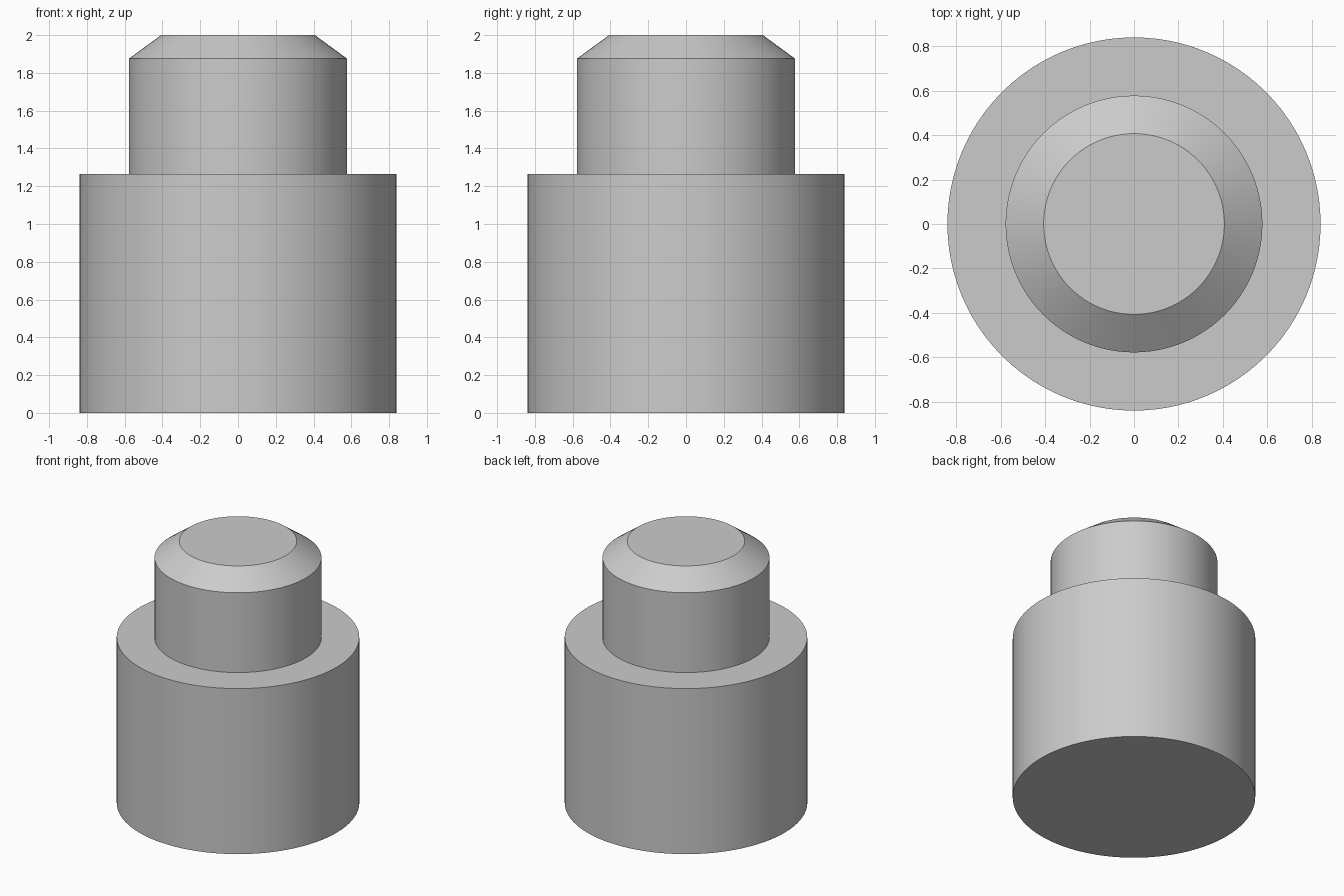
import bpy
import bmesh
import math

cube = bpy.data.objects.get("Cube")
if cube:
    bpy.data.objects.remove(cube, do_unlink=True)

SEGMENTS = 96

# Single plain grey
grey = bpy.data.materials.new("plain_grey")
grey.use_nodes = True
colour = (0.6, 0.6, 0.6, 1.0)
grey.diffuse_color = colour
grey.node_tree.nodes["Principled BSDF"].inputs["Base Color"].default_value = colour


def turned_part(name, profile):
    """Revolve (radius, height) points about z and cap both ends."""
    bm = bmesh.new()
    rings = []
    for radius, z in profile:
        ring = []
        for i in range(SEGMENTS):
            a = math.tau * i / SEGMENTS
            ring.append(bm.verts.new((radius * math.cos(a), radius * math.sin(a), z)))
        rings.append(ring)
    for low, high in zip(rings, rings[1:]):
        for i in range(SEGMENTS):
            j = (i + 1) % SEGMENTS
            bm.faces.new((low[i], low[j], high[j], high[i]))
    bm.faces.new(rings[0][::-1])
    bm.faces.new(rings[-1])
    mesh = bpy.data.meshes.new(name)
    bm.to_mesh(mesh)
    bm.free()
    mesh.materials.append(grey)
    obj = bpy.data.objects.new(name, mesh)
    bpy.context.collection.objects.link(obj)
    bpy.ops.object.select_all(action="DESELECT")
    obj.select_set(True)
    bpy.context.view_layer.objects.active = obj
    bpy.ops.object.shade_smooth_by_angle(angle=math.radians(30))
    return obj


# Wide body, shoulder, narrow neck and chamfered tip
turned_part("stepped_pin", [
    (0.84, 0.0),
    (0.84, 1.265),
    (0.578, 1.265),
    (0.578, 1.875),
    (0.407, 2.0),
])
